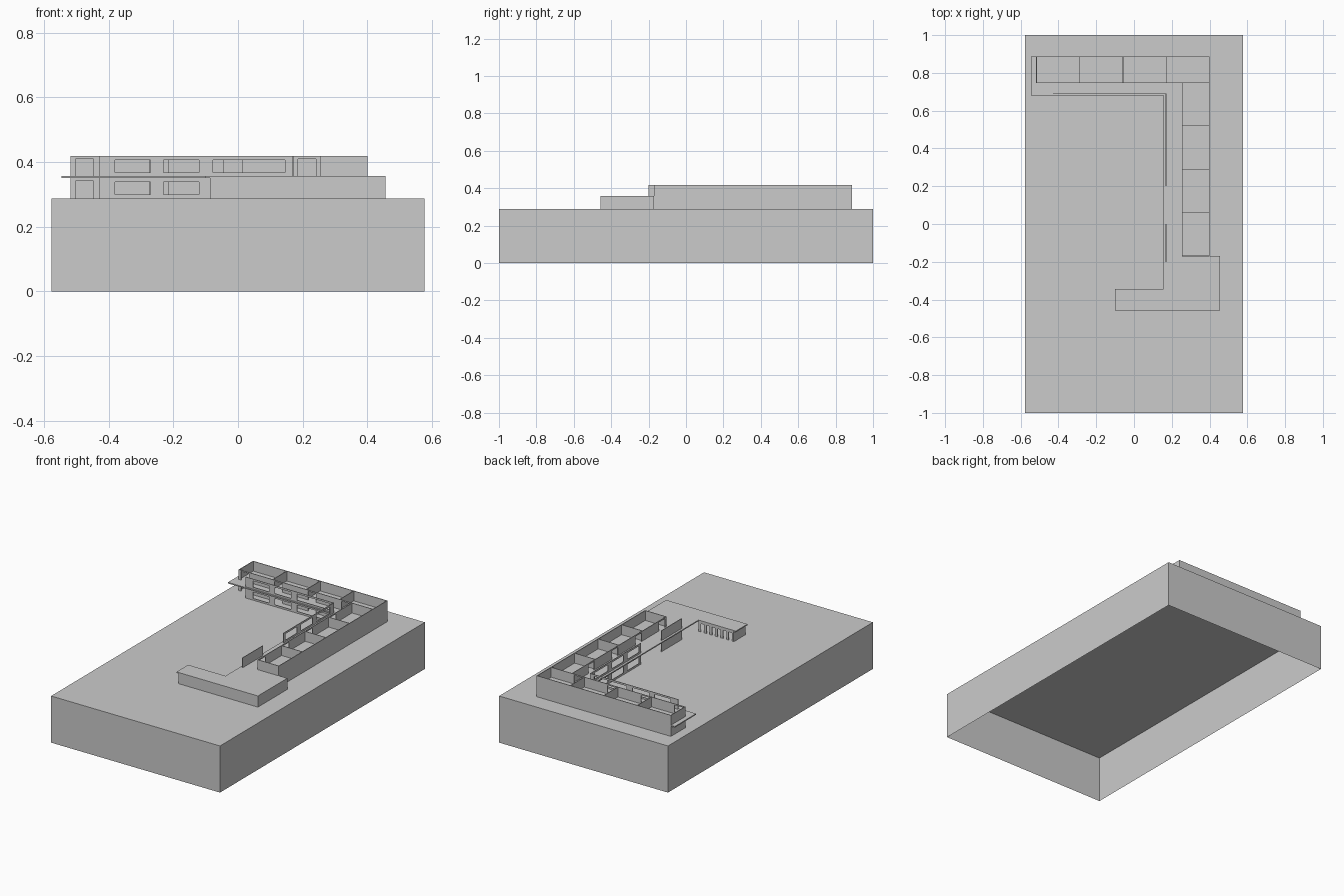
import bpy, bmesh

if "Cube" in bpy.data.objects:
    bpy.data.objects.remove(bpy.data.objects["Cube"])

GROUND = 0.288
LEVELS = {"lower": (0.288, 0.350), "upper": (0.357, 0.418)}
T = 0.004  # wall thickness


def make_object(name, bm):
    mesh = bpy.data.meshes.new(name)
    bm.to_mesh(mesh)
    bm.free()
    ob = bpy.data.objects.new(name, mesh)
    bpy.context.collection.objects.link(ob)
    return ob


def wall(name, axis, at, start, end, level, openings=()):
    """Thin wall along an axis; openings are (start, end, bottom, top), heights from the floor."""
    z0, z1 = LEVELS[level]
    holes = [(a, b, z0 + lo, z0 + hi) for a, b, lo, hi in openings]
    us = sorted({start, end, *[v for h in holes for v in h[:2]]})
    zs = sorted({z0, z1, *[v for h in holes for v in h[2:]]})
    bm = bmesh.new()
    for u0, u1 in zip(us, us[1:]):
        for w0, w1 in zip(zs, zs[1:]):
            u, w = (u0 + u1) / 2, (w0 + w1) / 2
            if any(a < u < b and lo < w < hi for a, b, lo, hi in holes):
                continue
            corners = [(u0, w0), (u1, w0), (u1, w1), (u0, w1)]
            bm.faces.new([bm.verts.new((p, at, q) if axis == "x" else (at, p, q))
                          for p, q in corners])
    bmesh.ops.remove_doubles(bm, verts=bm.verts, dist=1e-5)
    ob = make_object(f"{level}_{name}", bm)
    mod = ob.modifiers.new("thickness", "SOLIDIFY")
    mod.thickness = T
    mod.offset = 0


def door(s):
    return (s, s + 0.056, 0, 0.053)


def window(s, e):
    return (s, e, 0.011, 0.050)


# Terrain block, open underneath
bm = bmesh.new()
bmesh.ops.create_cube(bm, size=1)
for v in bm.verts:
    v.co = (v.co.x * 1.154, v.co.y * 2, (v.co.z + 0.5) * GROUND)
bottom = [f for f in bm.faces if f.normal.z < -0.5]
bmesh.ops.delete(bm, geom=bottom, context="FACES_ONLY")
make_object("terrain_block", bm)

# Floor slab between the storeys, also roof of the front block
outline = [(-0.545, 0.887), (0.40, 0.887), (0.40, -0.17), (0.456, -0.17), (0.456, -0.457),
           (-0.10, -0.457), (-0.10, -0.343), (0.155, -0.343), (0.155, 0.68), (-0.545, 0.68)]
bm = bmesh.new()
base = bm.faces.new([bm.verts.new((x, y, 0.350)) for x, y in outline])
ret = bmesh.ops.extrude_face_region(bm, geom=[base])
for v in ret["geom"]:
    if isinstance(v, bmesh.types.BMVert):
        v.co.z = 0.357
bmesh.ops.recalc_face_normals(bm, faces=bm.faces)
make_object("floor_slab", bm)

# Rooms and corridor facades, repeated on both storeys
BAYS_X = [-0.516, -0.287, -0.058, 0.171]
BAYS_Y = [-0.17, 0.06, 0.29, 0.52]
for lv in LEVELS:
    wall("back_wall", "x", 0.885, -0.518, 0.40, lv)
    wall("side_wall", "y", 0.398, -0.17, 0.885, lv)
    for i, x in enumerate(BAYS_X):
        wall(f"back_partition_{i}", "y", x, 0.748, 0.885, lv)
    for i, y in enumerate(BAYS_Y):
        wall(f"side_partition_{i}", "x", y, 0.255, 0.398, lv)
    wall("back_room_front", "x", 0.748, -0.518, 0.398, lv,
         [door(x + 0.014) for x in BAYS_X])
    wall("side_room_front", "y", 0.255, -0.17, 0.748, lv,
         [door(y + 0.014) for y in BAYS_Y])
    wall("back_corridor_facade", "x", 0.69, -0.43, 0.17, lv,
         [window(-0.38, -0.27), window(-0.23, -0.12), window(-0.077, 0.145)])
    wall("side_corridor_facade", "y", 0.17, 0.20, 0.69, lv,
         [window(0.22, 0.33), window(0.37, 0.48), window(0.52, 0.65)])
    wall("corridor_panel", "y", 0.17, -0.20, 0.0, lv)

# Front block with a row of cubicle doors
wall("block_front", "x", -0.455, -0.085, 0.455, "lower")
wall("block_right", "y", 0.454, -0.455, -0.17, "lower")
wall("block_back", "x", -0.172, 0.255, 0.455, "lower")
wall("block_left", "y", -0.085, -0.455, -0.345, "lower")
wall("block_doors", "x", -0.345, -0.085, 0.155, "lower",
     [(-0.073 + i * 0.038, -0.051 + i * 0.038, 0, 0.05) for i in range(6)])
